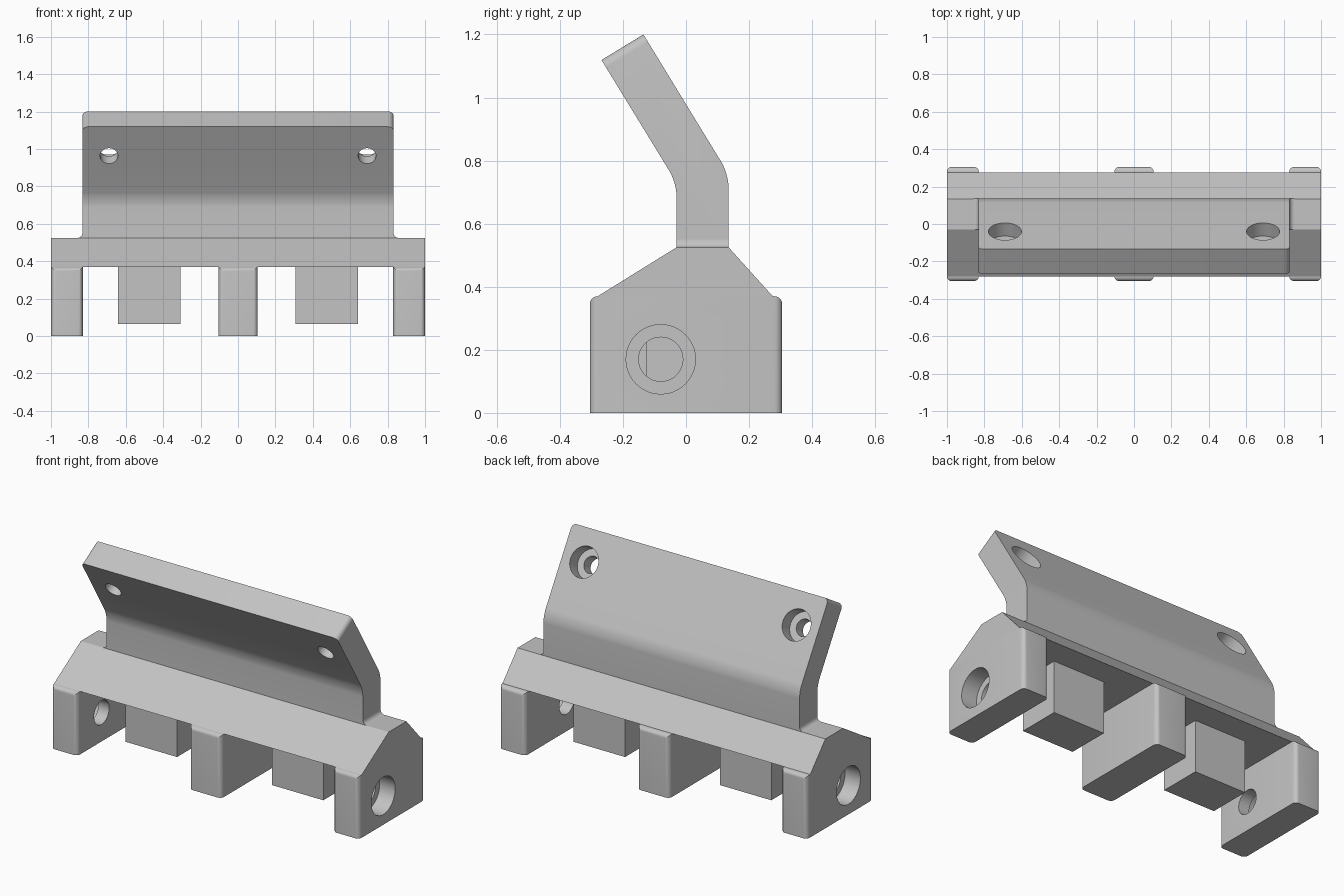
import bpy
import bmesh
from math import cos, sin, pi, radians
from mathutils import Vector

default = bpy.data.objects.get("Cube")
if default:
    bpy.data.objects.remove(default, do_unlink=True)

grey = bpy.data.materials.new("plain_grey")
grey.use_nodes = True
colour = (0.55, 0.55, 0.55, 1)
grey.diffuse_color = colour
grey.node_tree.nodes["Principled BSDF"].inputs["Base Color"].default_value = colour


def finish(bm, name):
    bmesh.ops.recalc_face_normals(bm, faces=bm.faces)
    mesh = bpy.data.meshes.new(name)
    bm.to_mesh(mesh)
    bm.free()
    mesh.materials.append(grey)
    obj = bpy.data.objects.new(name, mesh)
    bpy.context.collection.objects.link(obj)
    return obj


def select_only(obj):
    bpy.ops.object.select_all(action='DESELECT')
    obj.select_set(True)
    bpy.context.view_layer.objects.active = obj


def smooth(obj):
    select_only(obj)
    bpy.ops.object.shade_smooth_by_angle(angle=radians(30))


def prism(profile, axis, lo, hi):
    """Extrude a 2D profile along x (profile is y,z) or y (profile is x,z)."""
    bm = bmesh.new()
    place = (lambda a, b: (lo, a, b)) if axis == "x" else (lambda a, b: (a, lo, b))
    face = bm.faces.new([bm.verts.new(place(a, b)) for a, b in profile])
    moved = bmesh.ops.extrude_face_region(bm, geom=[face])["geom"]
    step = Vector((hi - lo, 0, 0)) if axis == "x" else Vector((0, hi - lo, 0))
    verts = [v for v in moved if isinstance(v, bmesh.types.BMVert)]
    bmesh.ops.translate(bm, verts=verts, vec=step)
    bmesh.ops.recalc_face_normals(bm, faces=bm.faces)
    return bm


def box(x0, x1, y0, y1, z0, z1):
    return prism([(y0, z0), (y1, z0), (y1, z1), (y0, z1)], "x", x0, x1)


def round_edges(bm, rule, radius):
    """Round the edges whose midpoint and direction satisfy the rule."""
    chosen = []
    for e in bm.edges:
        a, b = (v.co for v in e.verts)
        if rule((a + b) / 2, (b - a).normalized()):
            chosen.append(e)
    bmesh.ops.bevel(bm, geom=chosen, offset=radius, segments=6,
                    profile=0.5, affect='EDGES', clamp_overlap=True)


def cut_stepped_hole(obj, start, direction, rings, sides=48):
    """Cut a round stepped hole; rings are (distance, radius) along direction."""
    bm = bmesh.new()
    turn = Vector(direction).to_track_quat('Z', 'Y')
    loops = [[bm.verts.new(Vector(start) + turn @ Vector(
        (r * cos(2 * pi * i / sides), r * sin(2 * pi * i / sides), d)))
        for i in range(sides)] for d, r in rings]
    bm.faces.new(loops[0])
    bm.faces.new(loops[-1])
    for low, high in zip(loops, loops[1:]):
        for i in range(sides):
            j = (i + 1) % sides
            bm.faces.new((low[i], low[j], high[j], high[i]))
    cutter = finish(bm, "hole_cutter")
    cutter.hide_render = True
    mod = obj.modifiers.new("hole", 'BOOLEAN')
    mod.operation = 'DIFFERENCE'
    mod.solver = 'EXACT'
    mod.object = cutter
    select_only(obj)
    bpy.ops.object.modifier_apply(modifier=mod.name)
    bpy.data.objects.remove(cutter, do_unlink=True)


# Sloped beam across the full width
finish(prism([(-0.28, 0.37), (0.275, 0.37), (0.135, 0.525), (-0.03, 0.525)],
             "x", -1, 1), "sloped_beam")

# Three legs, rounded on the uprights and on the front and back top edges
legs = {"right_leg": (-1, -0.83), "middle_leg": (-0.105, 0.105), "left_leg": (0.83, 1)}
for name, (x0, x1) in legs.items():
    bm = box(x0, x1, -0.305, 0.305, 0, 0.37)
    round_edges(bm, lambda m, d: abs(d.z) > 0.9 or
                (abs(d.x) > 0.9 and m.z > 0.3), 0.025)
    leg = finish(bm, name)
    side = round((x0 + x1) / 2)
    if side:
        # Wide recess outside, narrow hole inside
        cut_stepped_hole(leg, (side, -0.08, 0.17), (-side, 0, 0),
                         [(-0.05, 0.11), (0.1, 0.11), (0.1, 0.07), (0.25, 0.07)])
    smooth(leg)

# Two hanging blocks between the legs
for name, x in (("right_block", -0.475), ("left_block", 0.475)):
    finish(box(x - 0.167, x + 0.167, -0.125, 0.125, 0.065, 0.37), name)

# Bent back plate with a soft bend and rounded upper corners
half = 0.832
bm = prism([(-0.03, 0.525), (0.135, 0.525), (0.135, 0.758), (-0.135, 1.2),
            (-0.268, 1.119), (-0.03, 0.73)], "x", -half, half)
round_edges(bm, lambda m, d: abs(d.x) > 0.9 and 0.6 < m.z < 0.9, 0.042)
round_edges(bm, lambda m, d: abs(d.x) < 0.1 and m.z > 1.13 and d.y * d.z > 0, 0.028)
plate = finish(bm, "bent_plate")

# Screw holes square to the leaning part, recessed on the back
normal = Vector((0, 0.853, 0.521)).normalized()
for x in (-0.69, 0.69):
    cut_stepped_hole(plate, (x, -0.17, 0.965), normal,
                     [(-0.05, 0.048), (0.07, 0.048), (0.07, 0.088), (0.25, 0.088)])
smooth(plate)

# Small concave fillets where the plate ends meet the beam
r = 0.025
for name, s in (("right_fillet", -1), ("left_fillet", 1)):
    arc = [(s * (half + r - r * sin(a)), 0.525 + r - r * cos(a))
           for a in (pi / 2 * i / 6 for i in range(7))]
    smooth(finish(prism([(s * half, 0.525)] + arc, "y", -0.03, 0.135), name))
